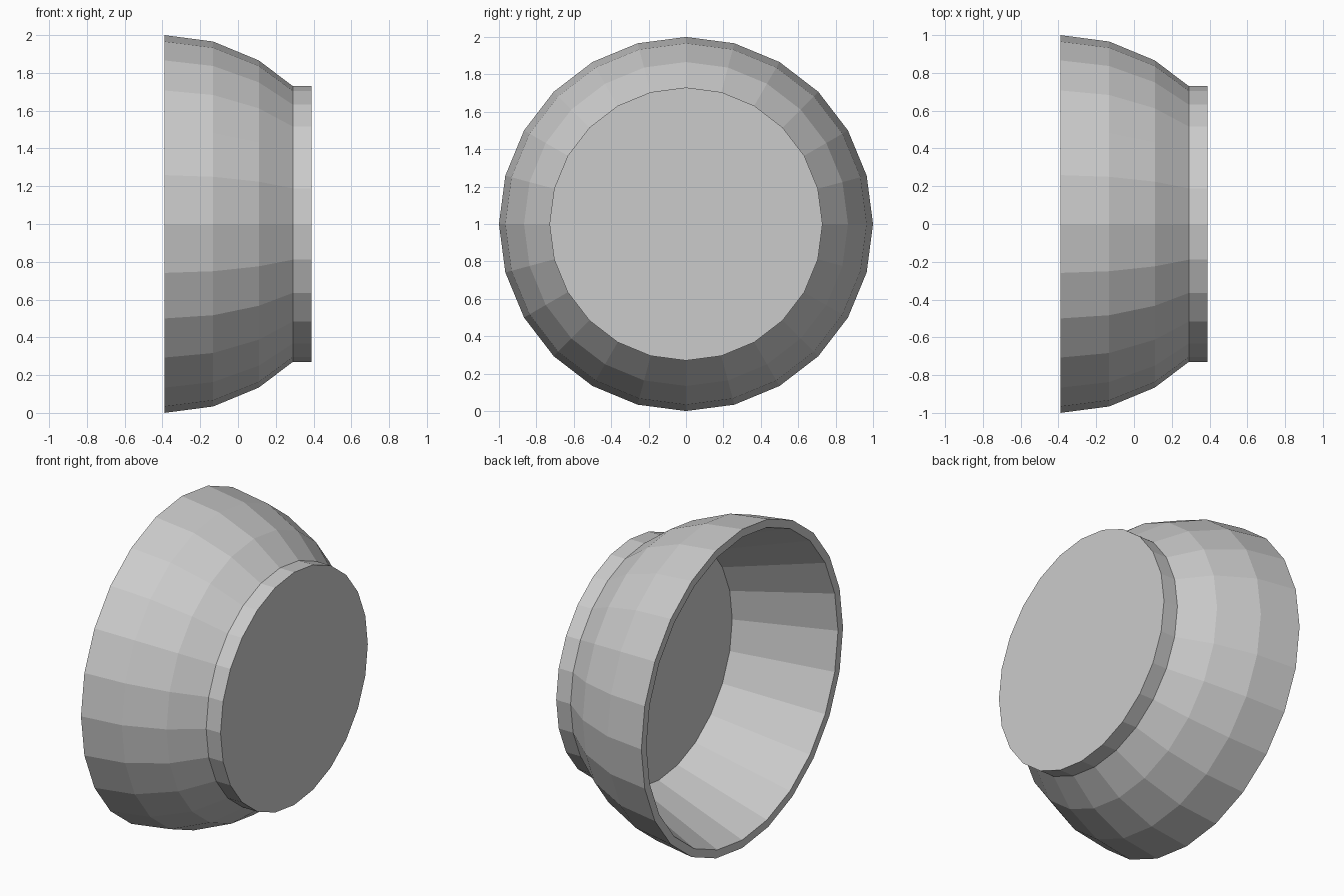
import bpy, bmesh
from math import sin, cos, pi

if "Cube" in bpy.data.objects:
    bpy.data.objects.remove(bpy.data.objects["Cube"])

SIDES = 24
BACK = -0.39

# Half section as (x, radius): foot centre, foot, curved outer wall, rim, straight inner wall, floor
outer = [(BACK + sin(a), cos(a)) for a in (pi / 6, pi / 12, 0)]
profile = [(0.39, 0.73), (0.29, 0.73)] + outer + [(BACK, 0.95), (0.19, 0.73)]

bm = bmesh.new()
rings = []
for x, r in profile:
    rings.append([bm.verts.new((x, r * cos(2 * pi * i / SIDES), 1 + r * sin(2 * pi * i / SIDES)))
                  for i in range(SIDES)])

# Walls between neighbouring rings
for a, b in zip(rings, rings[1:]):
    for i in range(SIDES):
        j = (i + 1) % SIDES
        bm.faces.new((a[i], a[j], b[j], b[i]))

# Flat underside of the foot and flat inner floor
bm.faces.new(rings[0])
bm.faces.new(rings[-1])
bmesh.ops.recalc_face_normals(bm, faces=bm.faces)

mesh = bpy.data.meshes.new("bowl")
bm.to_mesh(mesh)
bm.free()
bowl = bpy.data.objects.new("bowl", mesh)
bpy.context.collection.objects.link(bowl)
